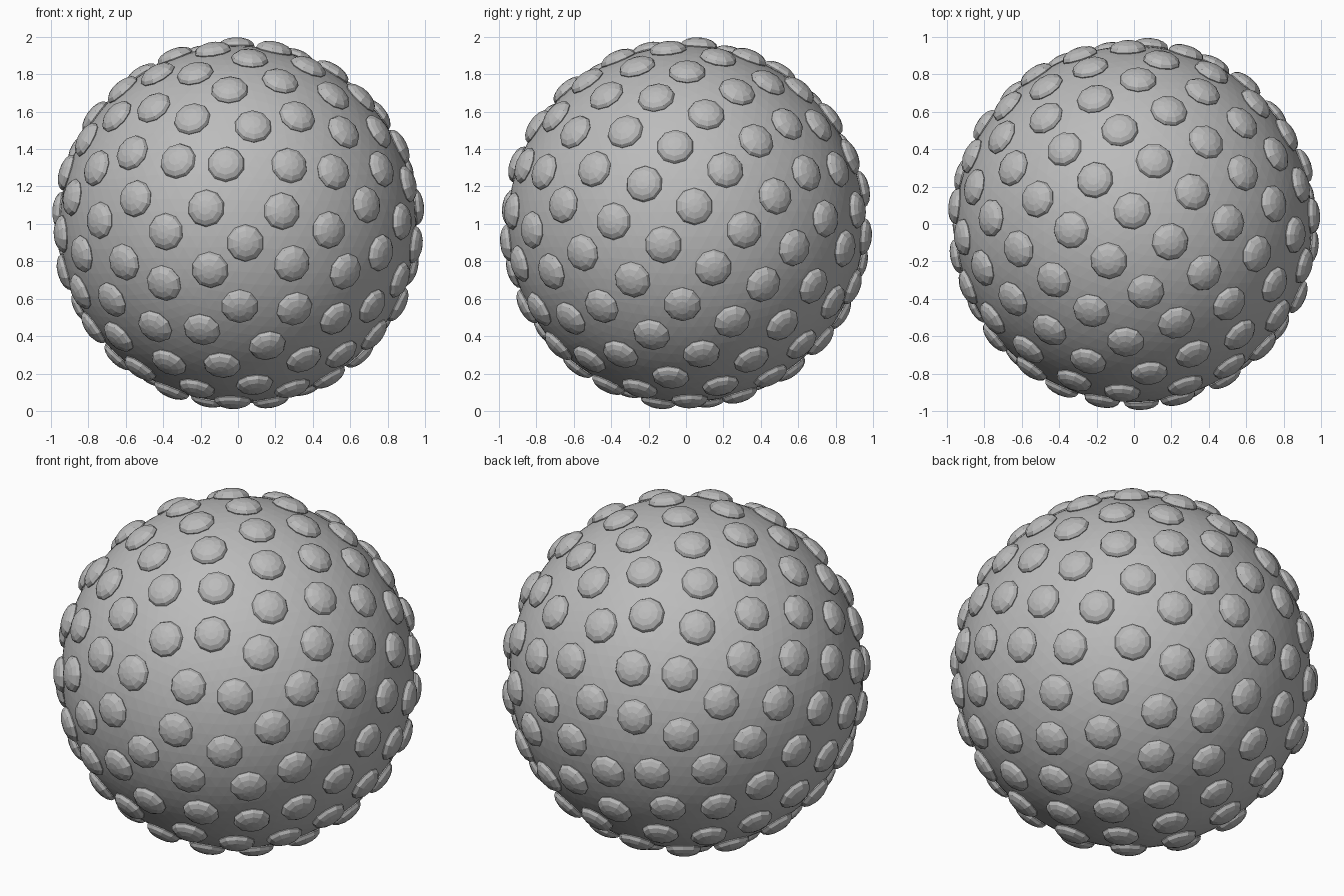
import bpy, bmesh
from math import pi, sqrt, sin, cos
from mathutils import Matrix, Vector

cube = bpy.data.objects.get("Cube")
if cube:
    bpy.data.objects.remove(cube, do_unlink=True)

BASE_RADIUS = 0.952
BUMP_RADIUS = 0.1
BUMP_HEIGHT = 0.048
BUMP_COUNT = 150
GOLDEN_ANGLE = pi * (3 - sqrt(5))
CENTRE = Vector((0, 0, 1))


def make_material(name, value):
    mat = bpy.data.materials.new(name)
    mat.use_nodes = True
    colour = (value, value, value, 1)
    mat.diffuse_color = colour
    mat.node_tree.nodes["Principled BSDF"].inputs["Base Color"].default_value = colour
    return mat


def add_object(name, bm, mat):
    mesh = bpy.data.meshes.new(name)
    bm.to_mesh(mesh)
    bm.free()
    mesh.materials.append(mat)
    obj = bpy.data.objects.new(name, mesh)
    obj.location = CENTRE
    bpy.context.collection.objects.link(obj)
    return obj


def spiral_direction(i):
    """Evenly spread unit direction, winding from the front to the back."""
    y = (2 * i + 1) / BUMP_COUNT - 1
    ring = sqrt(1 - y * y)
    angle = -GOLDEN_ANGLE * (i + 0.5)
    return Vector((ring * cos(angle), y, ring * sin(angle)))


grey = make_material("light_grey", 0.5)

# Core ball
bm = bmesh.new()
bmesh.ops.create_icosphere(bm, subdivisions=5, radius=BASE_RADIUS)
add_object("ball", bm, grey)

# Flattened faceted domes, each facing outwards
bm = bmesh.new()
flatten = Matrix.Diagonal((BUMP_RADIUS, BUMP_RADIUS, BUMP_HEIGHT, 1))
for i in range(BUMP_COUNT):
    normal = spiral_direction(i)
    turn = normal.to_track_quat('Z', 'Y').to_matrix().to_4x4()
    place = Matrix.Translation(normal * BASE_RADIUS) @ turn @ flatten
    bmesh.ops.create_uvsphere(bm, u_segments=10, v_segments=8, radius=1, matrix=place)
add_object("surface_bumps", bm, grey)
